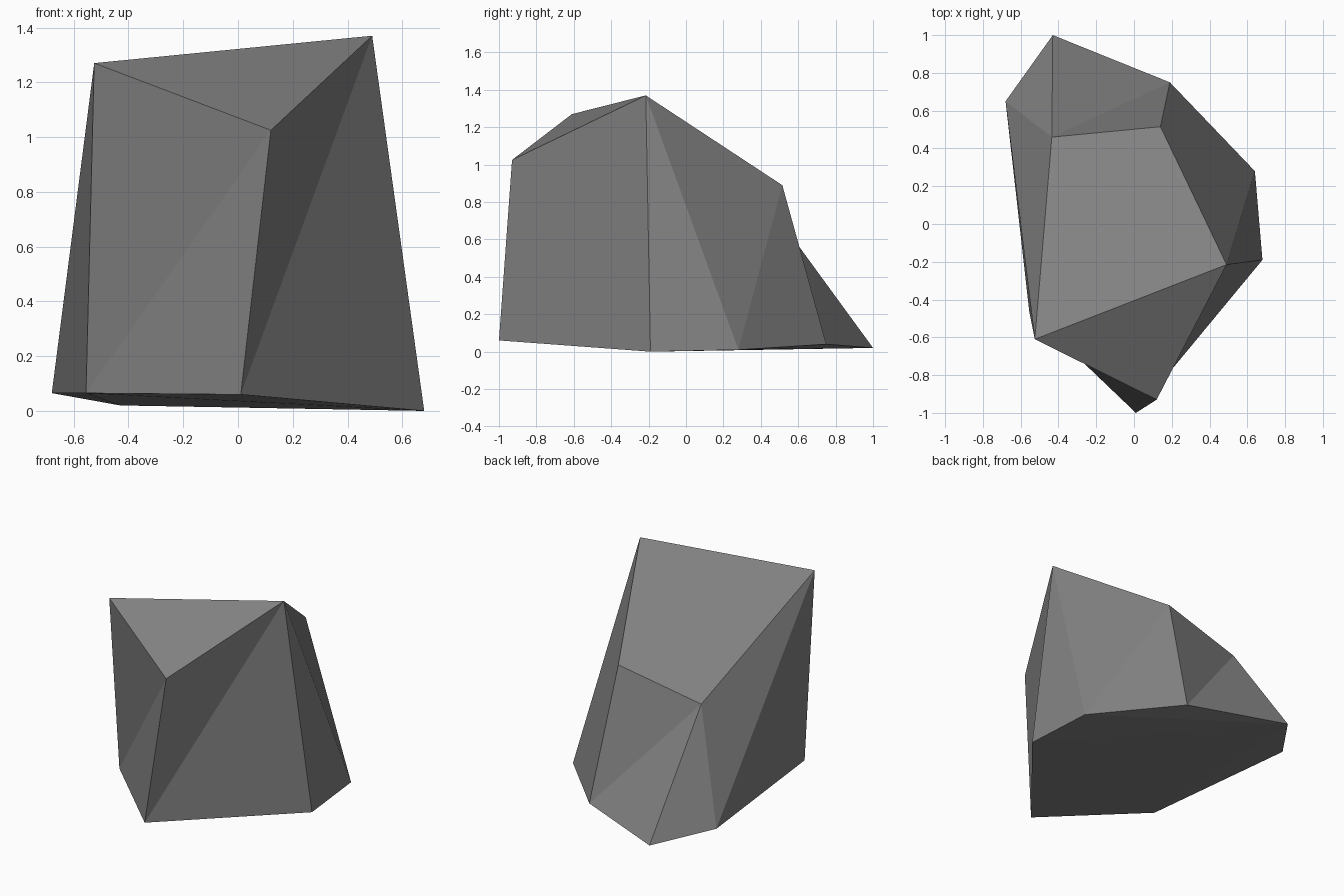
import bpy
import bmesh

if "Cube" in bpy.data.objects:
    bpy.data.objects.remove(bpy.data.objects["Cube"])

# Corner points of the boulder: ground ring, then upper ring
ground = [(0.01, -1.0, 0.06), (0.68, -0.19, 0.0), (0.64, 0.28, 0.01),
          (0.19, 0.75, 0.04), (-0.43, 1.0, 0.02), (-0.68, 0.65, 0.065),
          (-0.555, -0.46, 0.065)]
upper = [(0.12, -0.93, 1.025), (0.49, -0.215, 1.37), (0.14, 0.515, 0.89),
         (-0.435, 0.46, 0.76), (-0.525, -0.61, 1.27)]
H, D, C, B, A, I, L, G, E, K, J, F = range(12)

faces = [
    # top facets
    (F, G, E), (F, E, K), (F, K, J),
    # front and right sides
    (F, L, G), (L, H, G), (G, H, E), (H, D, E), (E, D, C), (E, C, K),
    # back and left sides
    (K, C, B), (K, B, J), (J, B, A), (J, A, I), (J, I, F), (F, I, L),
    # underside
    (L, I, A), (L, A, D), (L, D, H), (A, C, D), (A, B, C),
]

mesh = bpy.data.meshes.new("boulder")
bm = bmesh.new()
verts = [bm.verts.new(p) for p in ground + upper]
for f in faces:
    bm.faces.new([verts[i] for i in f])
bmesh.ops.recalc_face_normals(bm, faces=bm.faces[:])
bm.to_mesh(mesh)
bm.free()

# Single flat grey stone colour
stone = bpy.data.materials.new("grey stone")
stone.diffuse_color = (0.22, 0.22, 0.22, 1.0)
stone.use_nodes = True
stone.node_tree.nodes["Principled BSDF"].inputs["Base Color"].default_value = stone.diffuse_color
mesh.materials.append(stone)

boulder = bpy.data.objects.new("boulder", mesh)
bpy.context.collection.objects.link(boulder)
